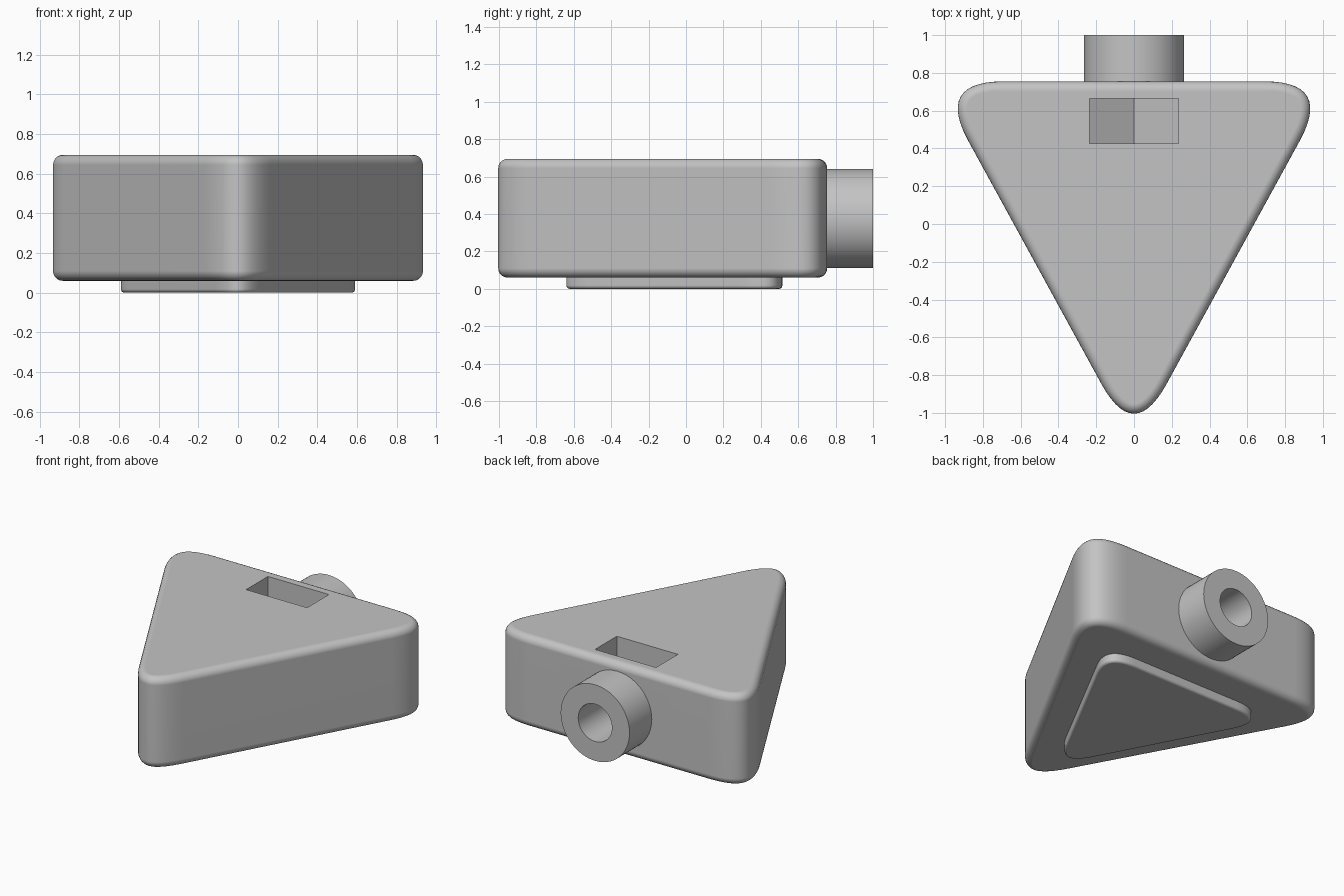
import bpy, bmesh, math
from mathutils import Vector

if "Cube" in bpy.data.objects:
    bpy.data.objects.remove(bpy.data.objects["Cube"], do_unlink=True)

grey = bpy.data.materials.new("plain grey")
grey.use_nodes = True
COLOUR = (0.55, 0.55, 0.55, 1)
grey.diffuse_color = COLOUR
grey.node_tree.nodes["Principled BSDF"].inputs["Base Color"].default_value = COLOUR


def make_object(name, bm):
    bmesh.ops.recalc_face_normals(bm, faces=bm.faces)
    mesh = bpy.data.meshes.new(name)
    bm.to_mesh(mesh)
    bm.free()
    mesh.materials.append(grey)
    obj = bpy.data.objects.new(name, mesh)
    bpy.context.collection.objects.link(obj)
    return obj


def prism(name, outline, offset):
    """Extrude a closed outline of 3D points along an offset."""
    bm = bmesh.new()
    face = bm.faces.new([bm.verts.new(p) for p in outline])
    new = bmesh.ops.extrude_face_region(bm, geom=[face])["geom"]
    bmesh.ops.translate(bm, vec=offset, verts=[v for v in new if isinstance(v, bmesh.types.BMVert)])
    return make_object(name, bm)


def soft_triangle(tip, back, half_width, reach, z, steps=14):
    """Triangle pointing to the front, with each corner eased by a quadratic curve."""
    corners = [Vector((0, tip, z)), Vector((half_width, back, z)), Vector((-half_width, back, z))]
    points = []
    for i, c in enumerate(corners):
        a = c + (corners[i - 1] - c).normalized() * reach
        b = c + (corners[(i + 1) % 3] - c).normalized() * reach
        for k in range(steps + 1):
            t = k / steps
            points.append(a * (1 - t) ** 2 + c * 2 * t * (1 - t) + b * t * t)
    return points


def circle(radius, y, z, count=64):
    angles = [math.tau * k / count for k in range(count)]
    return [(radius * math.cos(a), y, z + radius * math.sin(a)) for a in angles]


def select_only(obj):
    bpy.ops.object.select_all(action="DESELECT")
    obj.select_set(True)
    bpy.context.view_layer.objects.active = obj


def round_rims(obj, width):
    mod = obj.modifiers.new("rounded rims", "BEVEL")
    mod.width, mod.segments = width, 5
    mod.limit_method, mod.angle_limit = "ANGLE", math.radians(60)
    mod.use_clamp_overlap = False
    select_only(obj)
    bpy.ops.object.modifier_apply(modifier=mod.name)


def cut(obj, cutter):
    mod = obj.modifiers.new("cut", "BOOLEAN")
    mod.operation, mod.solver, mod.object = "DIFFERENCE", "EXACT", cutter
    select_only(obj)
    bpy.ops.object.modifier_apply(modifier=mod.name)


def finish(obj):
    select_only(obj)
    bpy.ops.object.shade_smooth_by_angle(angle=math.radians(35))
    mod = obj.modifiers.new("flat face normals", "WEIGHTED_NORMAL")
    mod.keep_sharp = True


# Main body and the raised pad beneath it
body = prism("body", soft_triangle(-1.162, 0.755, 1.05, 0.36, 0.06), (0, 0, 0.635))
round_rims(body, 0.05)
pad = prism("base_pad", soft_triangle(-0.75, 0.515, 0.67, 0.25, 0), (0, 0, 0.09))
round_rims(pad, 0.018)

# Neck on the back
neck = prism("neck", circle(0.265, 1.0, 0.375), (0, -0.27, 0))

# Slot with a V-shaped floor, and the bore through the neck
slot_profile = [(-0.235, 0.8), (0.235, 0.8), (0.235, 0.48), (0, 0.33), (-0.235, 0.48)]
slot = prism("slot_cutter", [(x, 0.425, z) for x, z in slot_profile], (0, 0.24, 0))
bore = prism("bore_cutter", circle(0.13, 1.1, 0.375), (0, -0.41, 0))
cut(body, slot)
cut(body, bore)
cut(neck, bore)
for cutter in (slot, bore):
    bpy.data.objects.remove(cutter, do_unlink=True)

for part in (body, pad, neck):
    finish(part)
